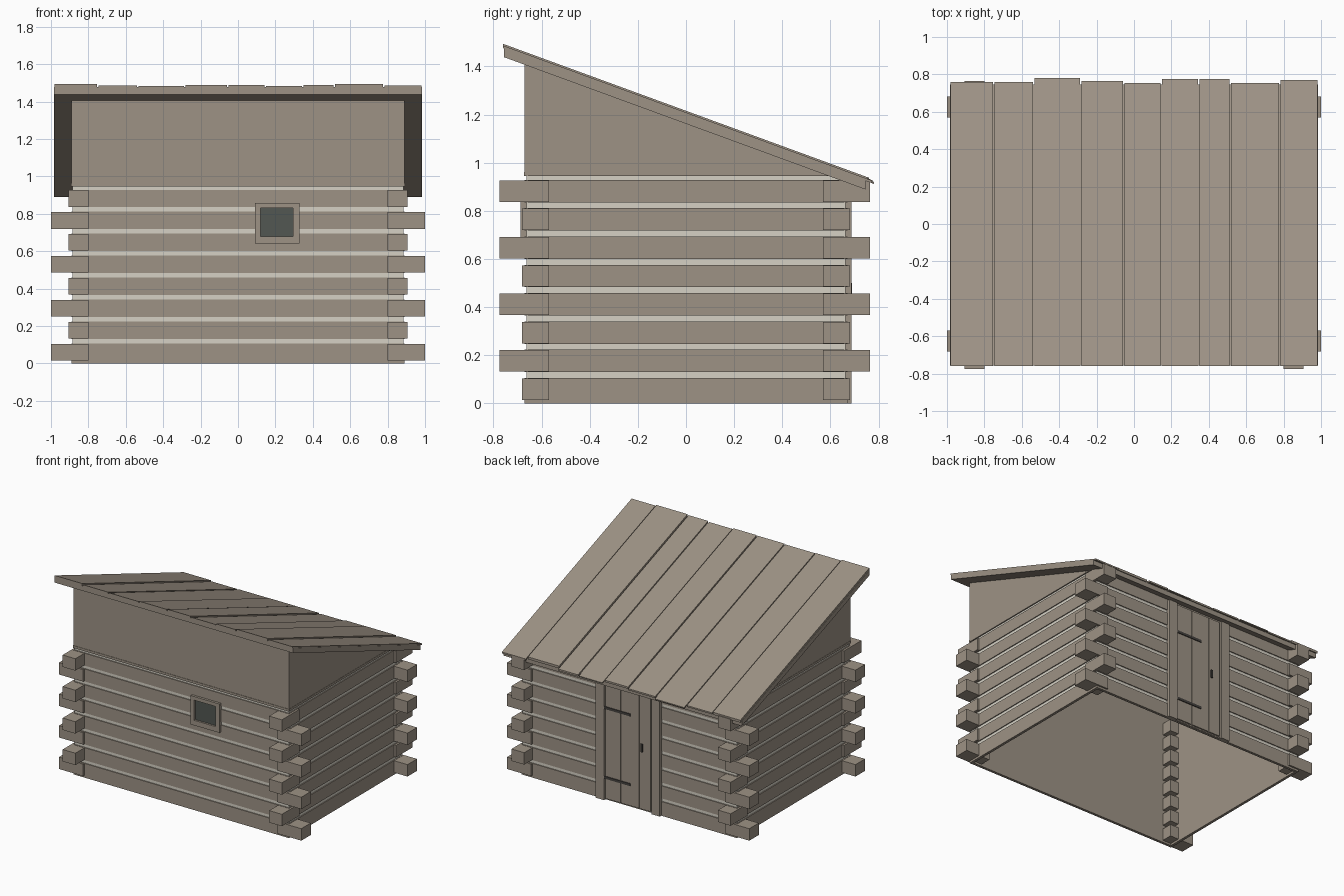
import bpy, bmesh

cube = bpy.data.objects.get("Cube")
if cube:
    bpy.data.objects.remove(cube, do_unlink=True)


def material(name, rgb):
    m = bpy.data.materials.new(name)
    m.use_nodes = True
    m.diffuse_color = (*rgb, 1)
    m.node_tree.nodes["Principled BSDF"].inputs["Base Color"].default_value = (*rgb, 1)
    return m


WOOD = material("weathered wood", (0.34, 0.29, 0.235))
MORTAR = material("pale chinking", (0.67, 0.64, 0.56))
GLASS = material("dark glass", (0.085, 0.095, 0.085))
IRON = material("dark iron", (0.06, 0.055, 0.05))


def prism(name, profile, x0, x1, mat):
    """Extrude a side profile of (y, z) points from x0 to x1."""
    bm = bmesh.new()
    a = [bm.verts.new((x0, y, z)) for y, z in profile]
    b = [bm.verts.new((x1, y, z)) for y, z in profile]
    bm.faces.new(a)
    bm.faces.new(b)
    for i in range(len(a)):
        j = (i + 1) % len(a)
        bm.faces.new((a[i], a[j], b[j], b[i]))
    bmesh.ops.recalc_face_normals(bm, faces=bm.faces)
    mesh = bpy.data.meshes.new(name)
    bm.to_mesh(mesh)
    bm.free()
    mesh.materials.append(mat)
    obj = bpy.data.objects.new(name, mesh)
    bpy.context.collection.objects.link(obj)
    return obj


def box(name, x, y, z, mat=WOOD):
    y, z = sorted(y), sorted(z)
    return prism(name, [(y[0], z[0]), (y[1], z[0]), (y[1], z[1]), (y[0], z[1])], *sorted(x), mat)


W, D = 0.89, 0.67          # half width and half depth of the walls
ROWS, PITCH, LOG = 8, 0.1175, 0.093
SLOPE = 0.366


def roof_under(y):
    return 1.44 - SLOPE * (y + 0.76)


# Hollow walls: inner lining, chinking and outer logs
for s, side in ((-1, "front"), (1, "back")):
    top = 0.945 if s < 0 else 0.91
    box(side + "_lining", (-W + .01, W - .01), (s * .65, s * .656), (0, top))
    box(side + "_chinking", (-W + .004, W - .004), (s * .656, s * (D - .007)), (0.01, top), MORTAR)
for s, side in ((-1, "right"), (1, "left")):
    box(side + "_lining", (s * .87, s * .876), (-.655, .655), (0, 0.94))
    box(side + "_chinking", (s * .876, s * (W - .007)), (-D + .008, D - .008), (0.01, 0.945), MORTAR)

for i in range(ROWS):
    z = (0.013 + i * PITCH if i else 0, 0.013 + i * PITCH + LOG)
    block = (0.015 + i * PITCH, 0.013 + i * PITCH + LOG - .002)
    for s, side in ((-1, "front"), (1, "back")):
        box(f"{side}_log_{i}", (-W, W), (s * .657, s * D), z)
    for s, side in ((-1, "right"), (1, "left")):
        box(f"{side}_log_{i}", (s * .877, s * W), (-D + .001, D - .001), z)
    # Log ends crossing at the corners, alternating direction
    for sx in (-1, 1):
        for sy in (-1, 1):
            if i % 2:
                end = 0.775 if sy < 0 else 0.765
                box(f"side_log_end_{i}", (sx * .80, sx * .905), (sy * .57, sy * end), block)
            else:
                box(f"cross_log_end_{i}", (sx * .80, sx * 1.0), (sy * .57, sy * .682), block)

# Boarded upper walls below the roof, with a sill beam
box("front_upper_wall", (-W, W), (-D, -.65), (0.945, roof_under(-D) + .01))
box("front_sill", (-W - .002, W + .002), (-D - .003, -.65), (0.945, 0.962))
tip = 0.593
for s, side in ((-1, "right"), (1, "left")):
    prism(side + "_gable", [(-D, 0.945), (tip, 0.945), (tip, roof_under(tip) + .01),
                            (-D, roof_under(-D) + .01)], s * .87, s * W, WOOD)
    box(side + "_sill", (s * .87, s * (W + .002)), (-D, tip - .04), (0.945, 0.962))


# Sloping roof deck and overlaid boards of uneven length
def sloped(name, x0, x1, y0, y1, low, high):
    prism(name, [(y0, roof_under(y0) + low), (y1, roof_under(y1) + low),
                 (y1, roof_under(y1) + high), (y0, roof_under(y0) + high)], x0, x1, WOOD)


sloped("roof_deck", -.983, .983, -.757, .745, 0, .038)
edges = (-.985, -.75, -.535, -.285, -.055, .145, .345, .515, .78, .985)
ends = (.76, .76, .78, .765, .755, .775, .775, .755, .77)
lifts = (.054, .047, .044, .048, .05, .043, .049, .054, .047)
for k, end in enumerate(ends):
    sloped(f"roof_board_{k}", edges[k] + .004, edges[k + 1] - .004, -.76, end, .036, lifts[k])

# Front window with a raised frame
wx, wz, fx, fz = (.12, .295), (.68, .83), (.09, .33), (.642, .857)
box("window_glass", wx, (-.674, -.665), wz, GLASS)
fy = (-.688, -.66)
for n, (x, z) in enumerate((((fx[0], wx[0]), fz), ((wx[1], fx[1]), fz),
                            (wx, (fz[0], wz[0])), (wx, (wz[1], fz[1])))):
    box(f"window_frame_{n}", x, fy, z)

# Back door: posts, boards, strap hinges and latch
for s, side in ((-1, "right"), (1, "left")):
    box(side + "_door_post", (s * .195, s * .265), (.65, .688), (0, 0.91))
box("door_backing", (-.2, .2), (.655, .672), (0.005, 0.905))
boards = (.19, .06, -.09, -.185)
for k in range(3):
    box(f"door_board_{k}", (boards[k] - .002, boards[k + 1] + .002), (.66, .681), (0.012, 0.9))
for z in (0.17, 0.69):
    box("strap_hinge", (-.02, .2), (.68, .687), (z - .009, z + .009), IRON)
box("door_latch", (-.12, -.105), (.68, .689), (0.44, 0.5), IRON)
